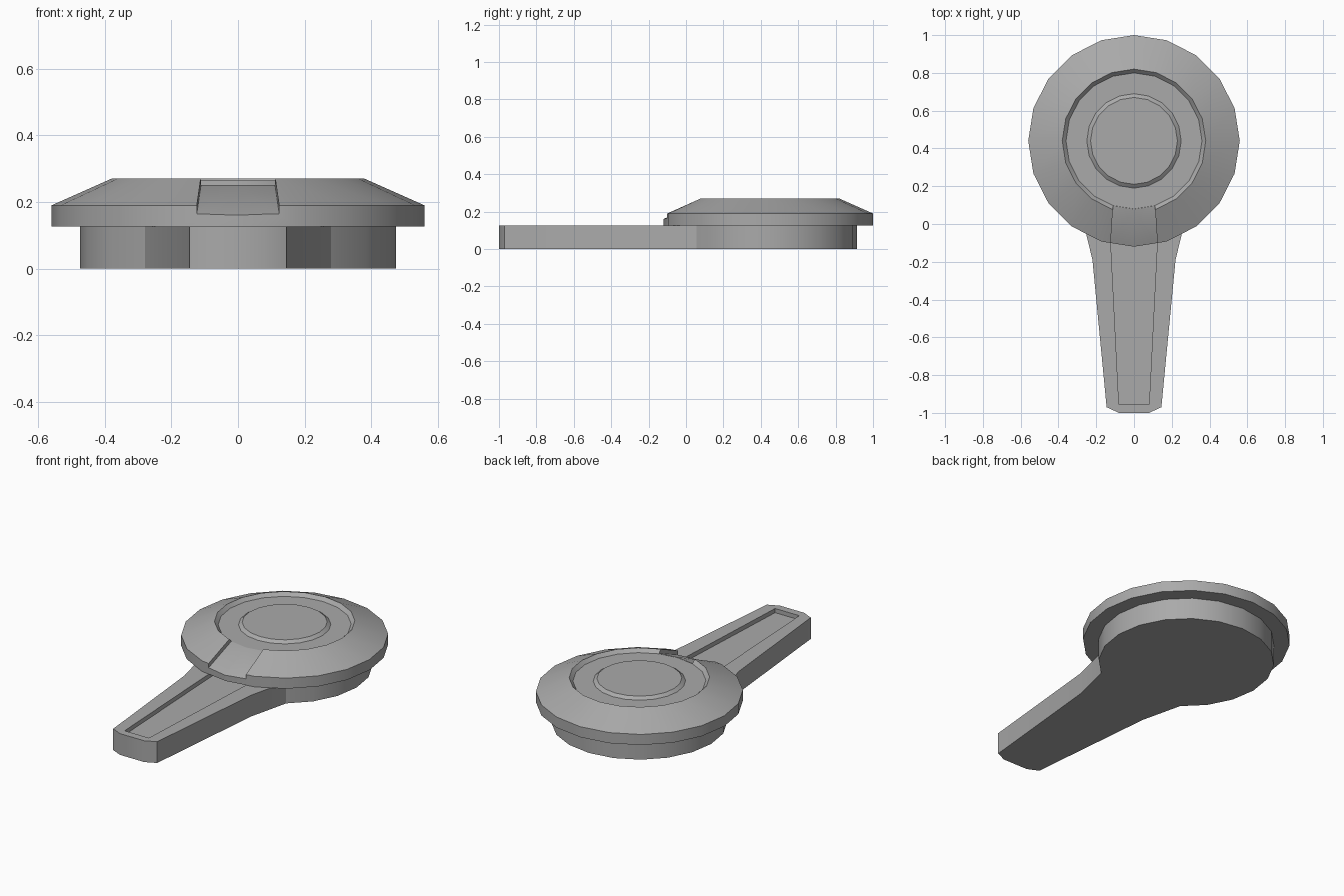
import bpy, bmesh
from math import sin, cos, pi, radians

if "Cube" in bpy.data.objects:
    bpy.data.objects.remove(bpy.data.objects["Cube"])

SIDES = 20
CENTRE = 0.44
DECK = 0.127

grey = bpy.data.materials.new("plain grey")
grey.use_nodes = True
grey.diffuse_color = (0.4, 0.4, 0.4, 1)
grey.node_tree.nodes["Principled BSDF"].inputs["Base Color"].default_value = (0.4, 0.4, 0.4, 1)


def ring(radius, z):
    """Points of a circle about the hub axis, starting at the back."""
    steps = [2 * pi * i / SIDES for i in range(SIDES)]
    return [(radius * sin(a), CENTRE + radius * cos(a), z) for a in steps]


def loft(name, sections):
    """Closed solid through a series of matching point loops."""
    bm = bmesh.new()
    loops = [[bm.verts.new(p) for p in s] for s in sections]
    n = len(loops[0])
    for a, b in zip(loops, loops[1:]):
        for i in range(n):
            j = (i + 1) % n
            bm.faces.new((a[i], a[j], b[j], b[i]))
    bm.faces.new(loops[0])
    bm.faces.new(loops[-1])
    bmesh.ops.recalc_face_normals(bm, faces=bm.faces)
    mesh = bpy.data.meshes.new(name)
    bm.to_mesh(mesh)
    bm.free()
    mesh.materials.append(grey)
    obj = bpy.data.objects.new(name, mesh)
    bpy.context.collection.objects.link(obj)
    return obj


def cut_channel(target, rows):
    """Cut a groove; each row is half width, middle y, side y, floor z."""
    sections = []
    for w, mid, side, z in rows:
        floor = [(-w, side, z), (0, mid, z), (w, side, z)]
        sections.append(floor + [(x, y, 0.4) for x, y, _ in reversed(floor)])
    cutter = loft("channel_cutter", sections)
    cutter.hide_render = True
    mod = target.modifiers.new("channel", 'BOOLEAN')
    mod.operation = 'DIFFERENCE'
    mod.solver = 'EXACT'
    mod.object = cutter
    activate(target)
    bpy.ops.object.modifier_apply(modifier=mod.name)
    bpy.data.objects.remove(cutter)


def activate(obj):
    bpy.ops.object.select_all(action='DESELECT')
    obj.select_set(True)
    bpy.context.view_layer.objects.active = obj


# Base: round foot flowing into a tapered handle
foot = ring(0.475, 0)
handle = [(0.22, -0.19), (0.145, -0.97), (0.08, -1.0)]
outline = [(x, y) for x, y, _ in foot[:9]] + handle
outline += [(-x, y) for x, y in reversed(handle)]
outline += [(x, y) for x, y, _ in foot[12:]]
base = loft("base_and_handle", [[(x, y, z) for x, y in outline] for z in (0, DECK)])
cut_channel(base, [(0.08, -0.955, -0.955, 0.102), (0.128, 0.0, 0.0, 0.102)])

# Cap: bevelled disc with a recessed ring and raised centre button
profile = [(0.56, DECK), (0.56, 0.19), (0.38, 0.27), (0.36, 0.25), (0.25, 0.25), (0.23, 0.265)]
cap = loft("cap_disc", [ring(r, z) for r, z in profile])
cut_channel(cap, [(0.108, 0.14, 0.16, 0.251), (0.111, 0.075, 0.095, 0.251),
                  (0.125, -0.13, -0.12, 0.156)])

# Soft shading on the round sides, crisp edges elsewhere
for part in (base, cap):
    activate(part)
    bpy.ops.object.shade_smooth_by_angle(angle=radians(25))
